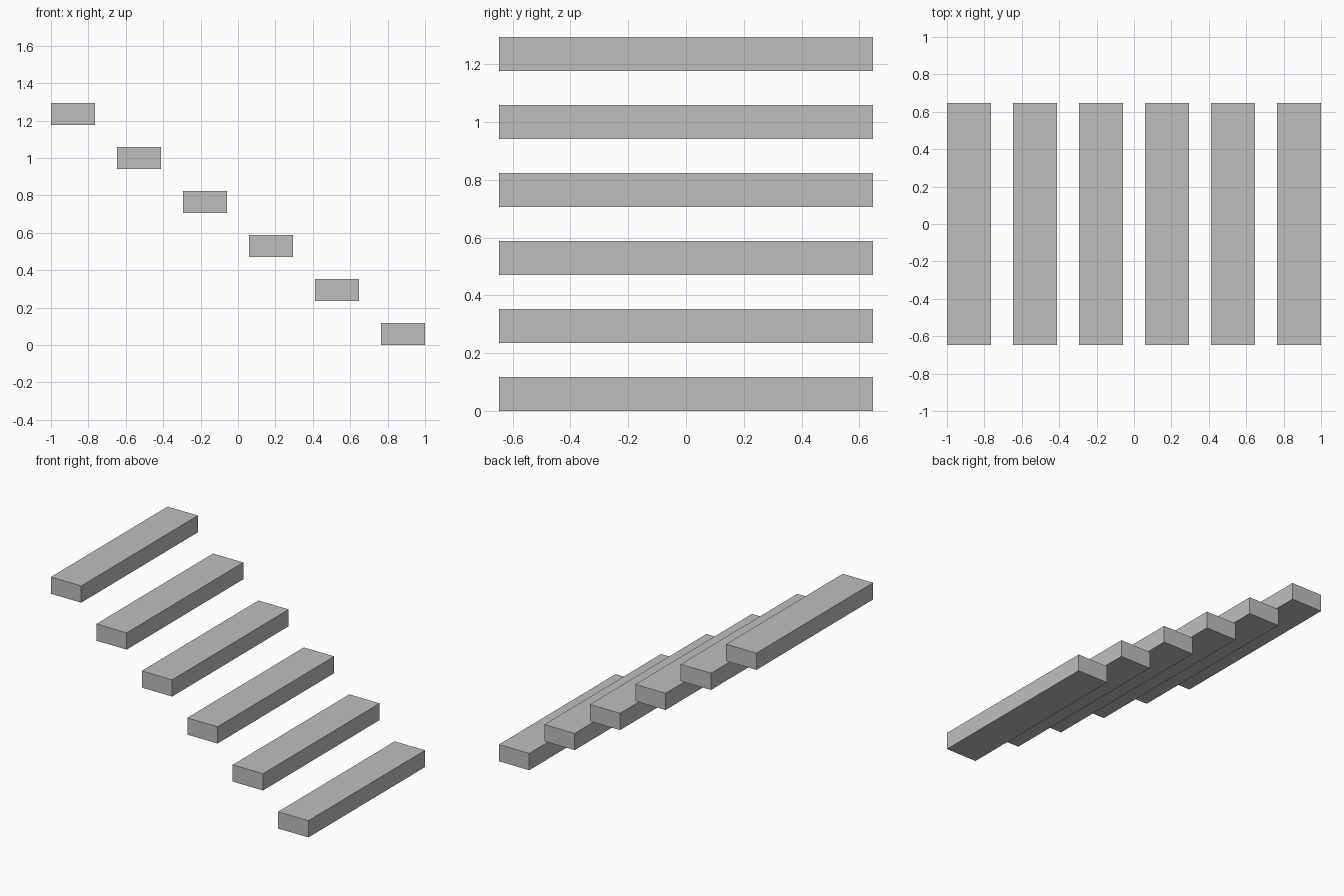
import bpy

cube = bpy.data.objects.get("Cube")
if cube:
    bpy.data.objects.remove(cube, do_unlink=True)

# Proportions: everything sits on a module of 1/17 unit
U = 1 / 17
WIDTH, DEPTH, HEIGHT = 4 * U, 22 * U, 2 * U
RUN, RISE = 6 * U, 4 * U
COUNT = 6

# Plain grey material
grey = bpy.data.materials.new("light_grey")
grey.use_nodes = True
color = (0.52, 0.52, 0.52, 1)
grey.diffuse_color = color
grey.node_tree.nodes["Principled BSDF"].inputs["Base Color"].default_value = color


def add_step(index):
    """One floating tread, counted from the lowest at +x up to the highest at -x."""
    x = 1 - WIDTH / 2 - index * RUN
    z = HEIGHT / 2 + index * RISE
    bpy.ops.mesh.primitive_cube_add(size=1, location=(x, 0, z))
    step = bpy.context.object
    step.name = f"stair_step_{index + 1}"
    step.scale = (WIDTH, DEPTH, HEIGHT)
    bpy.ops.object.transform_apply(location=False, rotation=False, scale=True)
    step.data.materials.append(grey)


# Flight of floating steps
for i in range(COUNT):
    add_step(i)
